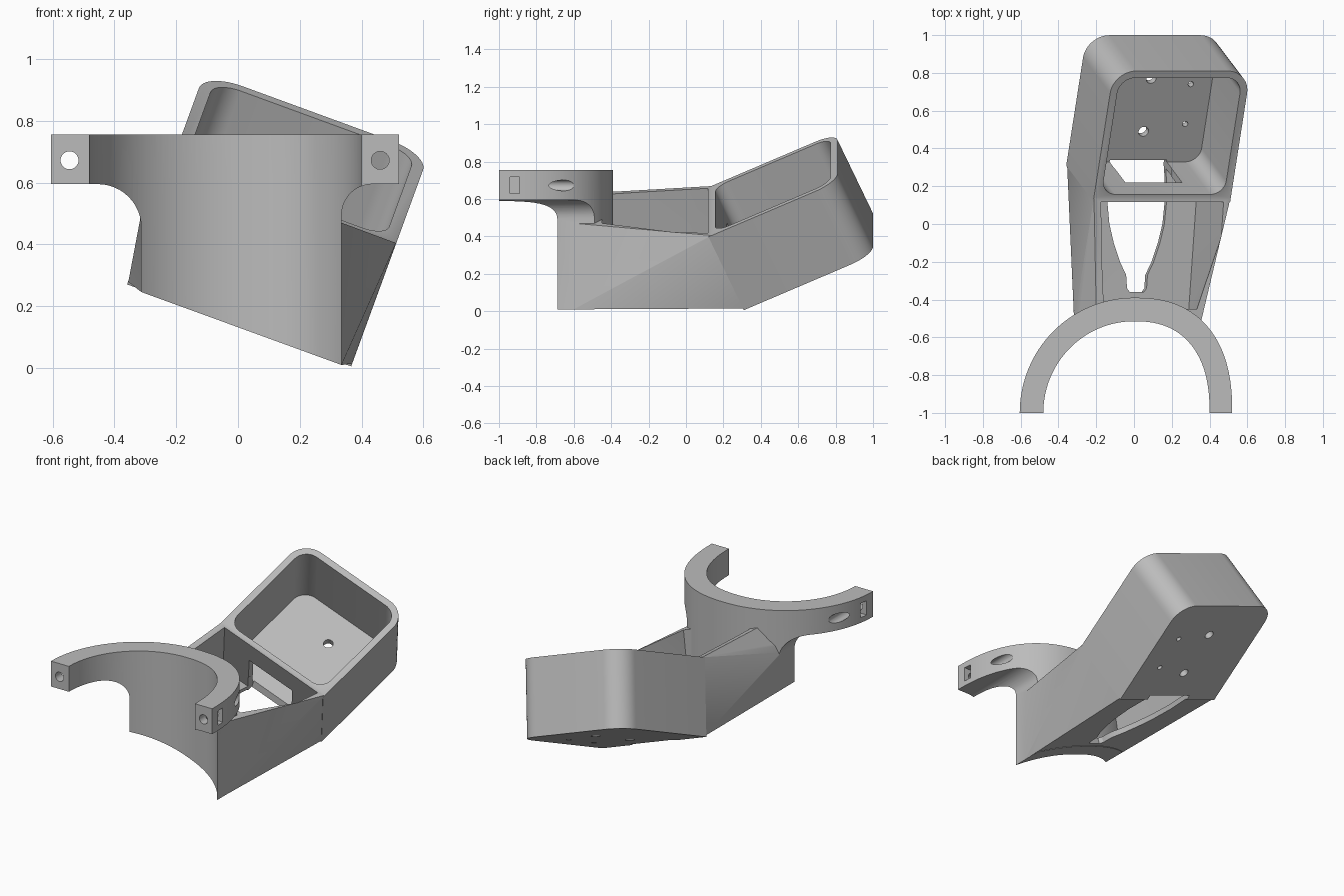
import bpy, bmesh
from math import radians, sin, cos, pi
from mathutils import Matrix, Vector

if "Cube" in bpy.data.objects:
    bpy.data.objects.remove(bpy.data.objects["Cube"])

grey = bpy.data.materials.new("plain grey")
grey.use_nodes = True
grey.diffuse_color = (0.5, 0.5, 0.5, 1)
grey.node_tree.nodes["Principled BSDF"].inputs["Base Color"].default_value = (0.5, 0.5, 0.5, 1)

# Frames: the neck is rolled sideways, the tray is also pitched upwards
WORLD = Matrix.Identity(4)
ROLL = Matrix.Rotation(radians(20.1), 4, 'Y')
TRAY = ROLL @ Matrix.Translation((0, 0.12, 0.548)) @ Matrix.Rotation(radians(24.4), 4, 'X')
FRONT = Matrix.Rotation(radians(90), 4, 'X')   # local z points to the front
LEFT, RIGHT, LENGTH, DEPTH, WALL = -0.43, 0.342, 0.758, 0.458, 0.04
MID = (LEFT + RIGHT) / 2


def finish(bm, name):
    bmesh.ops.recalc_face_normals(bm, faces=bm.faces)
    mesh = bpy.data.meshes.new(name)
    bm.to_mesh(mesh)
    bm.free()
    mesh.materials.append(grey)
    ob = bpy.data.objects.new(name, mesh)
    bpy.context.collection.objects.link(ob)
    return ob


def prism(name, outline, low, high, frame=WORLD):
    bm = bmesh.new()
    face = bm.faces.new([bm.verts.new((x, y, low)) for x, y in outline])
    top = bmesh.ops.extrude_face_region(bm, geom=[face])
    verts = [v for v in top["geom"] if isinstance(v, bmesh.types.BMVert)]
    bmesh.ops.translate(bm, vec=(0, 0, high - low), verts=verts)
    bm.transform(frame)
    return finish(bm, name)


def hull(name, points):
    bm = bmesh.new()
    for p in points:
        bm.verts.new(p)
    bmesh.ops.convex_hull(bm, input=bm.verts)
    return finish(bm, name)


def combine(target, other, operation):
    mod = target.modifiers.new(operation, 'BOOLEAN')
    mod.operation, mod.solver, mod.object = operation, 'EXACT', other
    bpy.context.view_layer.objects.active = target
    bpy.ops.object.modifier_apply(modifier=mod.name)
    bpy.data.objects.remove(other)


def arc(cx, cy, r, start, end, n=12):
    angles = [radians(start + (end - start) * i / n) for i in range(n + 1)]
    return [(cx + r * cos(a), cy + r * sin(a)) for a in angles]


def rounded(x0, x1, y0, y1, front_r, back_r):
    pts = []
    for x, y, r, a in ((x0, y0, front_r, 180), (x1, y0, front_r, 270),
                       (x1, y1, back_r, 0), (x0, y1, back_r, 90)):
        if r:
            sx, sy = (1 if x == x0 else -1), (1 if y == y0 else -1)
            pts += arc(x + sx * r, y + sy * r, r, a, a + 90)
        else:
            pts.append((x, y))
    return pts


def saddle(left, right, height, n=64):
    # Round on one side, squarer and narrower on the other
    pts = []
    for i in range(n + 1):
        a = pi * i / n
        c, s = cos(a), max(sin(a), 0)
        k = 2 / 2.4 if c > 0 else 1
        pts.append(((right if c > 0 else left) * abs(c) ** k, -1 + height * s ** k))
    return pts


def across(frame, v, low, high, side=0.0):
    return [frame @ Vector((u, v, n)) for u in (LEFT + side, RIGHT - side) for n in (low, high)]


# Neck: tapered, twisted trough between clamp and tray
bracket = hull("clamp_bracket", across(TRAY, 0.02, -DEPTH + 0.001, -0.001, 0.001) + [
    (-0.313, -0.6, 0.246), (0.335, -0.6, 0.01), (-0.313, -0.6, 0.5),
    (0.335, -0.6, 0.47), (-0.2, -0.45, 0.635), (0.33, -0.48, 0.47)])
up = ROLL @ Vector((0, 0, 0.15))
top_left, top_right = Vector((-0.165, -0.45, 0.63)), Vector((0.295, -0.45, 0.46))
trough = hull("trough_cutter", across(TRAY, 0, -DEPTH + WALL, 0.15, WALL) + [
    top_left + up, top_right + up, (-0.27, -0.45, 0.27), (0.29, -0.45, 0.07)])
combine(bracket, trough, 'DIFFERENCE')

# Tray: open box with rounded corners
combine(bracket, prism("tray", rounded(LEFT, RIGHT, 0, LENGTH, 0, 0.13), -DEPTH, 0, TRAY), 'UNION')
inside = rounded(LEFT + WALL, RIGHT - WALL, WALL, LENGTH - WALL, 0.08, 0.09)
combine(bracket, prism("tray_cutter", inside, -DEPTH + WALL, 0.2, TRAY), 'DIFFERENCE')

# Clamp: arched band trimmed to two arms, fillets and a sloping foot
clamp = prism("clamp", saddle(-0.605, 0.52, 0.61)[::-1] + saddle(-0.48, 0.40, 0.485), -0.2, 0.755)
front_shape = ([(-0.8, 0.9), (-0.8, 0.595)] + arc(-0.453, 0.455, 0.14, 90, 0)
               + [(-0.313, 0.246), (0.335, 0.01)] + arc(0.435, 0.495, 0.1, 180, 90)
               + [(0.8, 0.595), (0.8, 0.9)])
combine(clamp, prism("front_shape", front_shape, 0, 1.2, FRONT), 'INTERSECT')
combine(bracket, clamp, 'UNION')
combine(bracket, prism("bore_cutter", saddle(-0.48, 0.40, 0.485) + [(-0.48, -1.3), (0.40, -1.3)],
                       -0.3, 1), 'DIFFERENCE')

# Cable opening in the floor and window in the dividing wall
half = [(0.16, 0.34), (0.17, 0.15), (0.155, 0), (0.13, -0.1), (0.095, -0.2),
        (0.06, -0.27), (0.055, -0.34), (0.04, -0.36)]
opening = [(MID + x, y) for x, y in half] + [(MID - x, y) for x, y in reversed(half)]
combine(bracket, prism("opening_cutter", opening, 0, 0.25, ROLL), 'DIFFERENCE')
window = rounded(MID - 0.16, MID + 0.16, -0.03, 0.06, 0, 0)
combine(bracket, prism("window_cutter", window, -0.41, -0.15, TRAY), 'DIFFERENCE')

# Screw holes in the tray floor
for u, v, r in ((-0.04, 0.216, 0.028), (-0.043, 0.524, 0.028), (0.185, 0.491, 0.015), (0.188, 0.26, 0.015)):
    hole = arc(u, v, r, 0, 345, 23)
    combine(bracket, prism("hole_cutter", hole, -0.6, -0.3, TRAY), 'DIFFERENCE')

# Bolt holes and nut slots in the clamp arms
for x, x0, x1 in ((-0.545, -0.7, -0.51), (0.46, 0.43, 0.7)):
    hole = arc(x, 0.672, 0.029, 0, 348, 29)
    combine(bracket, prism("bolt_cutter", hole, 0.55, 1.1, FRONT), 'DIFFERENCE')
    slot = rounded(x0, x1, -0.94, -0.89, 0, 0)
    combine(bracket, prism("slot_cutter", slot, 0.628, 0.718), 'DIFFERENCE')

bpy.ops.object.select_all(action='DESELECT')
bracket.select_set(True)
bpy.context.view_layer.objects.active = bracket
bpy.ops.object.shade_smooth_by_angle(angle=radians(25))
